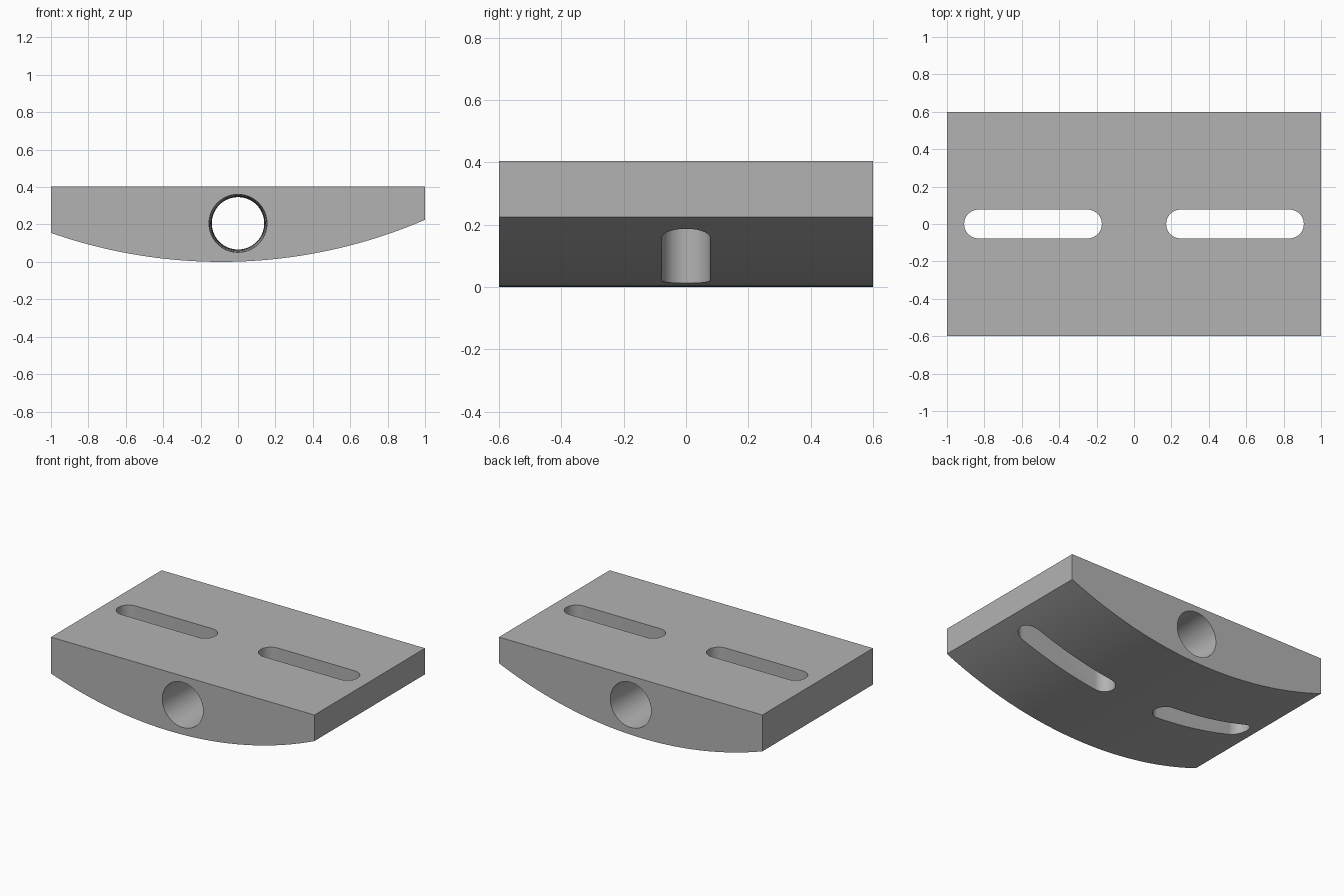
import bpy, bmesh
from math import sin, cos, pi, sqrt, radians

HALF_X, HALF_Y, TOP = 1.0, 0.6, 0.404
ARC_X, ARC_R = -0.09, 2.753           # lowest point and radius of the curved base

cube = bpy.data.objects.get("Cube")
if cube:
    bpy.data.objects.remove(cube, do_unlink=True)

grey = bpy.data.materials.new("light grey")
grey.use_nodes = True
colour = (0.45, 0.45, 0.45, 1)
grey.diffuse_color = colour
grey.node_tree.nodes["Principled BSDF"].inputs["Base Color"].default_value = colour


def loft(name, rings):
    """Join equal-length rings of points into one closed solid."""
    bm = bmesh.new()
    loops = [[bm.verts.new(p) for p in ring] for ring in rings]
    n = len(loops[0])
    for a, b in zip(loops, loops[1:]):
        for i in range(n):
            j = (i + 1) % n
            bm.faces.new((a[i], a[j], b[j], b[i]))
    bm.faces.new(loops[0])
    bm.faces.new(loops[-1])
    bmesh.ops.recalc_face_normals(bm, faces=bm.faces)
    mesh = bpy.data.meshes.new(name)
    bm.to_mesh(mesh)
    bm.free()
    mesh.materials.append(grey)
    obj = bpy.data.objects.new(name, mesh)
    bpy.context.collection.objects.link(obj)
    return obj


# Block: flat top, curved underside, extruded from front to back
STEPS = 64
xs = [-HALF_X + 2 * HALF_X * i / STEPS for i in range(STEPS + 1)]
profile = [(x, ARC_R - sqrt(ARC_R ** 2 - (x - ARC_X) ** 2)) for x in xs]
profile += [(HALF_X, TOP), (-HALF_X, TOP)]
block = loft("saddle_block", [[(x, y, z) for x, z in profile] for y in (-HALF_Y, HALF_Y)])


# Bore: round hole from front to back, narrowing gently to its middle
def bore_ring(y):
    r = 0.14 + 0.015 * (y / HALF_Y) ** 2
    return [(r * cos(2 * pi * i / 64), y, 0.206 + r * sin(2 * pi * i / 64)) for i in range(64)]


cutters = [loft("bore_cutter", [bore_ring(-0.63 + 0.105 * k) for k in range(13)])]


# Slots: rounded ends, straight through from top to bottom
def slot_ring(side, z, r=0.077, inner=0.172, outer=0.908):
    pts = []
    for centre, start in ((outer - r, -pi / 2), (inner + r, pi / 2)):
        for i in range(25):
            a = start + pi * i / 24
            pts.append((side * (centre + r * cos(a)), r * sin(a), z))
    return pts


for side, word in ((1, "left"), (-1, "right")):
    cutters.append(loft(word + "_slot_cutter", [slot_ring(side, z) for z in (-0.1, 0.5)]))

# Cut all openings, then drop the cutters
for cutter in cutters:
    cutter.hide_render = True
    mod = block.modifiers.new(cutter.name, "BOOLEAN")
    mod.operation, mod.solver, mod.object = "DIFFERENCE", "EXACT", cutter
bpy.ops.object.select_all(action="DESELECT")
block.select_set(True)
bpy.context.view_layer.objects.active = block
for mod in list(block.modifiers):
    bpy.ops.object.modifier_apply(modifier=mod.name)
for cutter in cutters:
    bpy.data.objects.remove(cutter, do_unlink=True)

bpy.ops.object.shade_smooth_by_angle(angle=radians(30))
